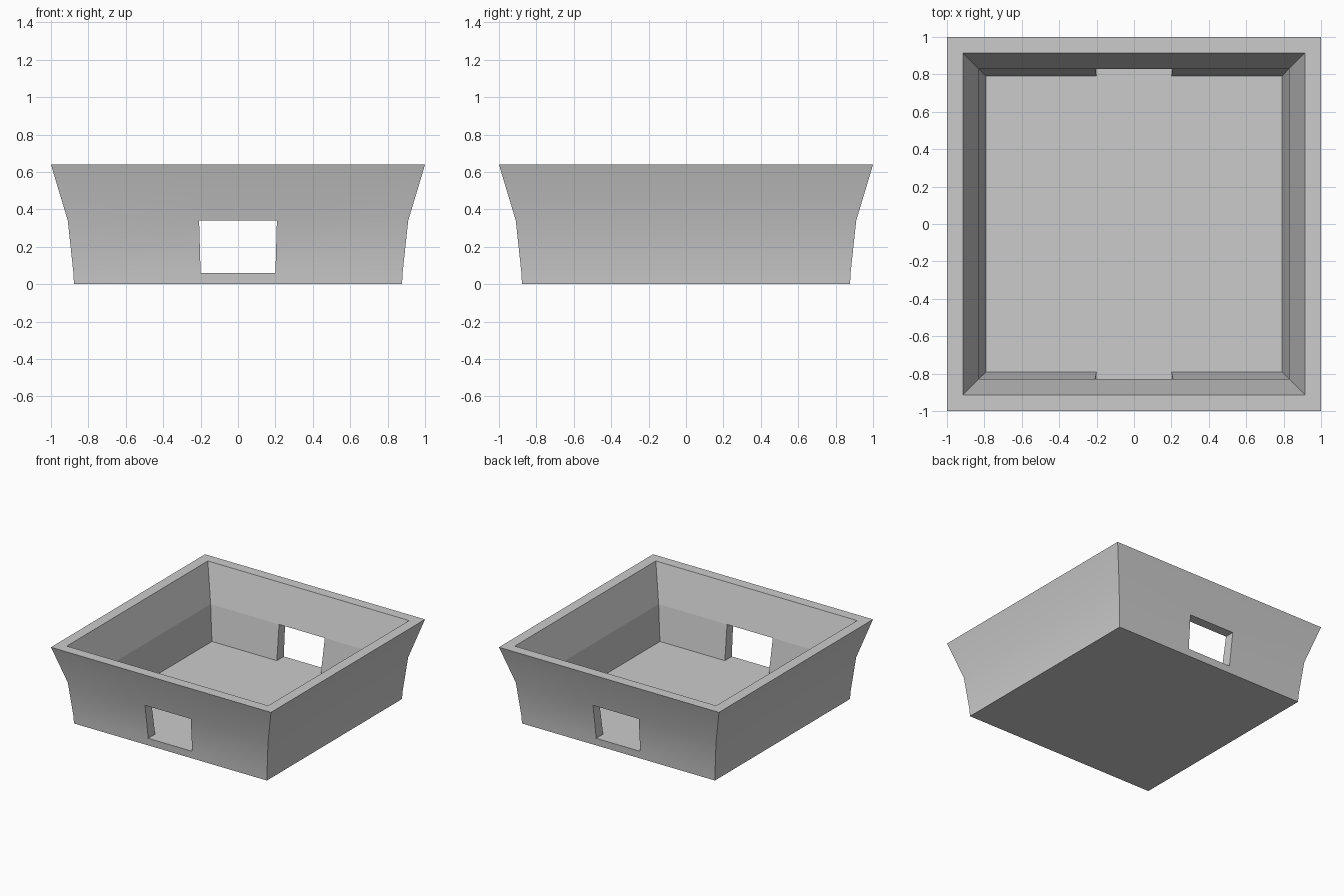
import bpy
import bmesh

cube = bpy.data.objects.get("Cube")
if cube:
    bpy.data.objects.remove(cube, do_unlink=True)

stone = bpy.data.materials.new("light_grey")
stone.use_nodes = True
GREY = (0.6, 0.6, 0.6, 1)
stone.diffuse_color = GREY
stone.node_tree.nodes["Principled BSDF"].inputs["Base Color"].default_value = GREY

# Wall profile: half width, height, half width of the opening
OUTER = [(0.877, 0, 0.2), (0.88, 0.06, 0.2), (0.91, 0.34, 0.208), (1, 0.64, 0.208)]
INNER = [(0.915, 0.64, 0.208), (0.83, 0.34, 0.208), (0.79, 0.06, 0.2)]
OPENINGS = (1, 5)   # ring segments at the front and back centre

bm = bmesh.new()


def ring(r, z, w):
    """Square loop, split at the opening on the front and back."""
    points = [(-r, -r), (-w, -r), (w, -r), (r, -r), (r, r), (w, r), (-w, r), (-r, r)]
    return [bm.verts.new((x, y, z)) for x, y in points]


def bridge(low, high, skip=(), smooth=False):
    for i in range(8):
        if i not in skip:
            j = (i + 1) % 8
            face = bm.faces.new((low[i], low[j], high[j], high[i]))
            face.smooth = smooth


# Flared outer and inner walls
outer = [ring(*p) for p in OUTER]
inner = [ring(*p) for p in INNER]
bridge(outer[0], outer[1], smooth=True)
bridge(outer[1], outer[2], OPENINGS, True)
bridge(outer[2], outer[3], smooth=True)
bridge(outer[3], inner[0])
bridge(inner[0], inner[1])
bridge(inner[1], inner[2], OPENINGS)

# Underside and floor
bm.faces.new(outer[0][::-1])
bm.faces.new(inner[2])

# Sill, lintel and jambs of each opening
for a in OPENINGS:
    b = a + 1
    o_low, o_high, i_low, i_high = outer[1], outer[2], inner[2], inner[1]
    bm.faces.new((o_low[a], o_low[b], i_low[b], i_low[a]))
    bm.faces.new((o_high[b], o_high[a], i_high[a], i_high[b]))
    for k in (a, b):
        bm.faces.new((o_low[k], o_high[k], i_high[k], i_low[k]))

# Keep the corners and rims crisp
bmesh.ops.recalc_face_normals(bm, faces=bm.faces)
for edge in bm.edges:
    edge.smooth = edge.calc_face_angle(0) < 0.5

mesh = bpy.data.meshes.new("flared_open_box")
bm.to_mesh(mesh)
bm.free()
mesh.materials.append(stone)
box = bpy.data.objects.new("flared_open_box", mesh)
bpy.context.collection.objects.link(box)
